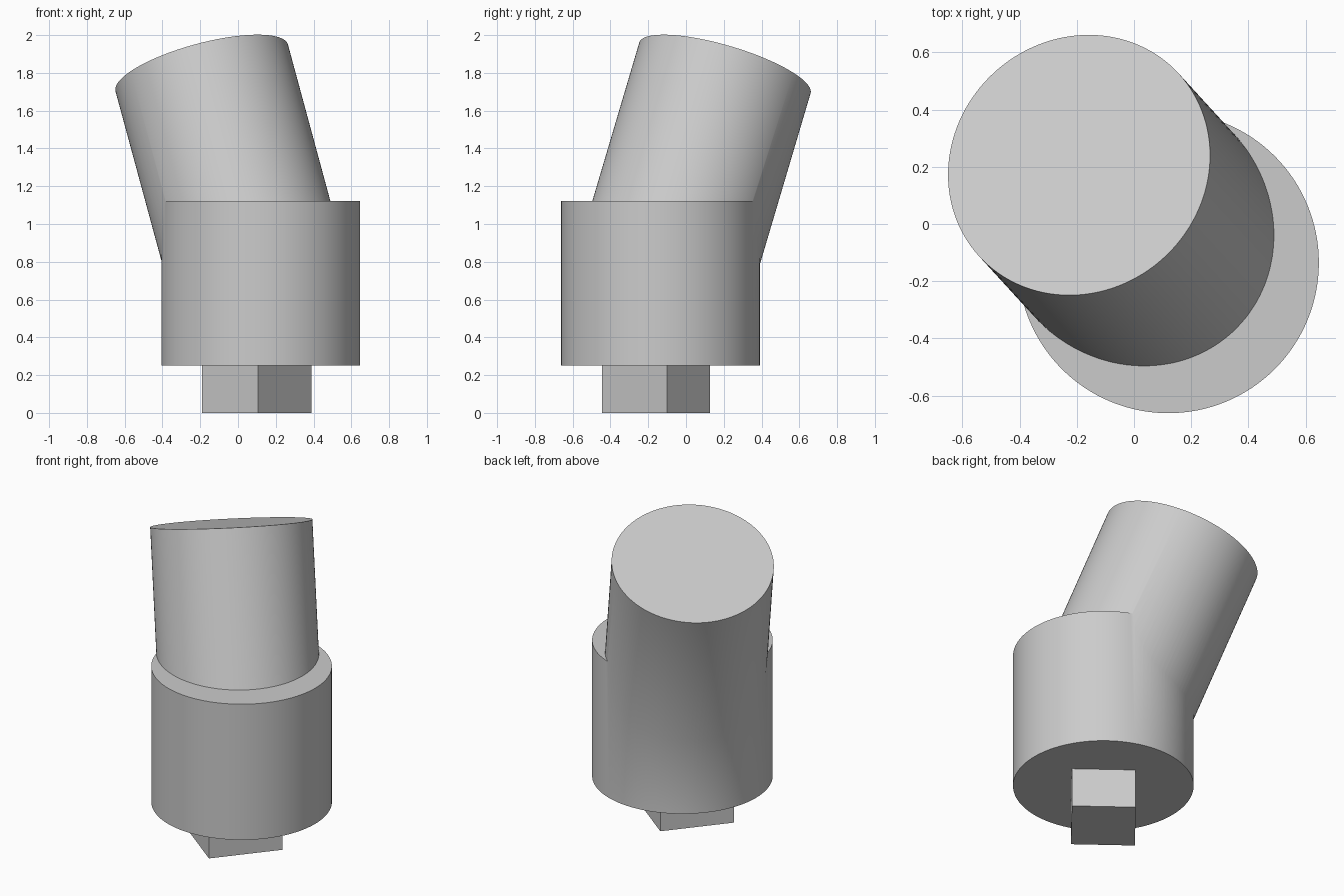
import bpy
from mathutils import Vector

cube = bpy.data.objects.get("Cube")
if cube:
    bpy.data.objects.remove(cube, do_unlink=True)

grey = bpy.data.materials.new("plain grey")
grey.use_nodes = True
grey.diffuse_color = (0.6, 0.6, 0.6, 1)
grey.node_tree.nodes["Principled BSDF"].inputs["Base Color"].default_value = (0.6, 0.6, 0.6, 1)


def rod(name, start, end, radius):
    """Cylinder running from start to end."""
    start, end = Vector(start), Vector(end)
    axis = end - start
    bpy.ops.mesh.primitive_cylinder_add(
        vertices=128, radius=radius, depth=axis.length, location=(start + end) / 2,
        rotation=axis.to_track_quat("Z", "Y").to_euler())
    obj = bpy.context.object
    obj.name = name
    obj.data.materials.append(grey)
    return obj


# Upright base collar with the leaning barrel merged into it
body = rod("body", (0.12, -0.135, 0.25), (0.12, -0.135, 1.122), 0.526)
barrel = rod("barrel_helper", (0.12, -0.135, 0.675), (-0.192, 0.206, 1.826), 0.473)
union = body.modifiers.new("Union", "BOOLEAN")
union.operation = "UNION"
union.solver = "EXACT"
union.object = barrel
bpy.ops.object.select_all(action="DESELECT")
body.select_set(True)
bpy.context.view_layer.objects.active = body
bpy.ops.object.modifier_apply(modifier=union.name)
bpy.data.objects.remove(barrel, do_unlink=True)
bpy.ops.object.shade_smooth_by_angle(angle=0.52)

# Turned rectangular peg underneath
corners = [(0.105, -0.445), (0.388, -0.10), (0.094, 0.127), (-0.19, -0.218)]
verts = [(x, y, z) for z in (0, 0.25) for x, y in corners]
faces = [(3, 2, 1, 0), (4, 5, 6, 7)]
faces += [(i, (i + 1) % 4, (i + 1) % 4 + 4, i + 4) for i in range(4)]
mesh = bpy.data.meshes.new("peg")
mesh.from_pydata(verts, [], faces)
mesh.materials.append(grey)
peg = bpy.data.objects.new("peg", mesh)
bpy.context.collection.objects.link(peg)
